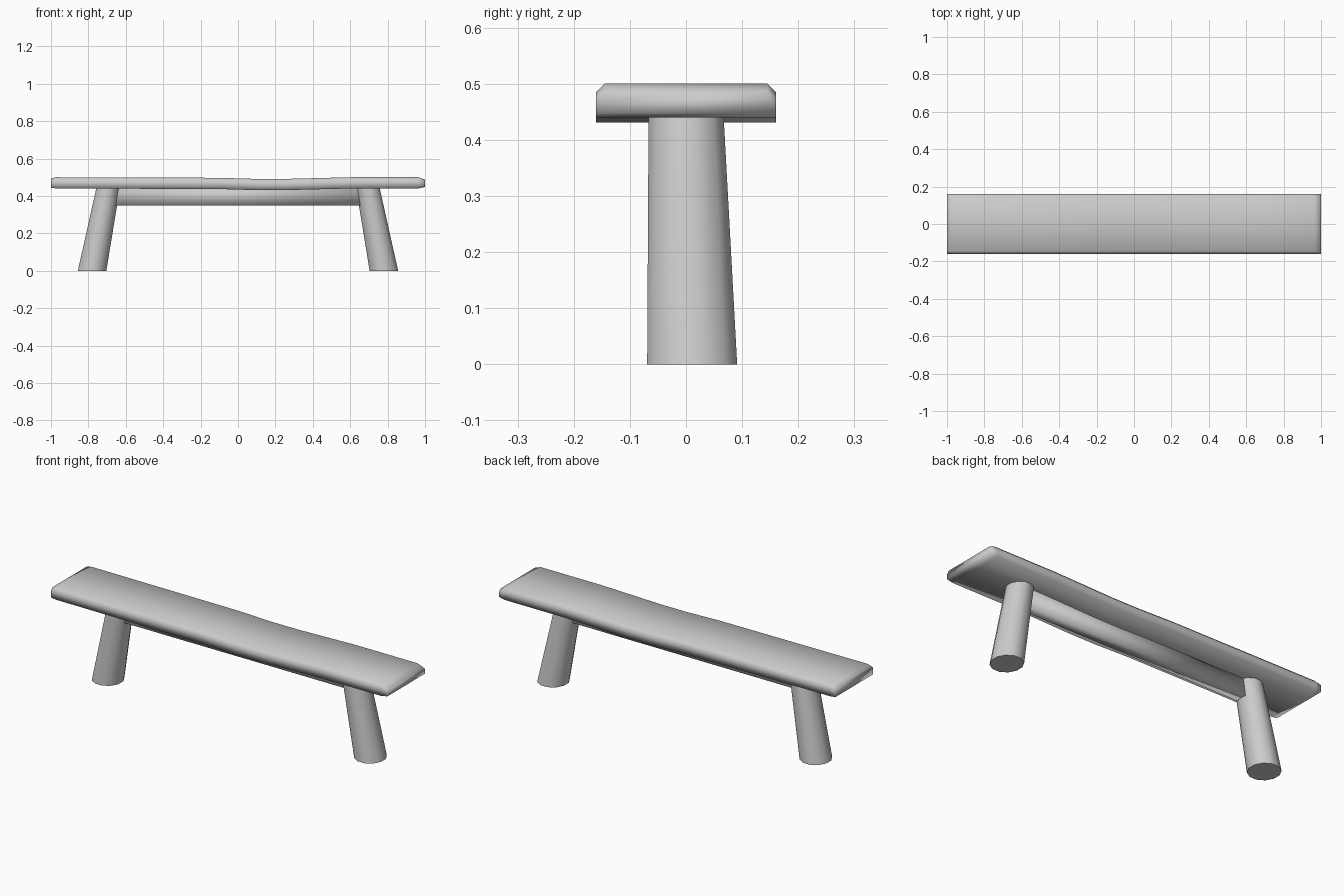
import bpy, bmesh, math
from mathutils import Vector

if "Cube" in bpy.data.objects:
    bpy.data.objects.remove(bpy.data.objects["Cube"])

grey = bpy.data.materials.new("plain_grey")
grey.use_nodes = True
colour = (0.6, 0.6, 0.6, 1)
grey.diffuse_color = colour
grey.node_tree.nodes["Principled BSDF"].inputs["Base Color"].default_value = colour


def loft(name, rings, angle):
    """Skin a list of closed rings, cap both ends and smooth the result."""
    bm = bmesh.new()
    loops = [[bm.verts.new(p) for p in ring] for ring in rings]
    n = len(loops[0])
    for a, b in zip(loops, loops[1:]):
        for i in range(n):
            j = (i + 1) % n
            bm.faces.new((a[i], a[j], b[j], b[i]))
    bm.faces.new(loops[0])
    bm.faces.new(loops[-1])
    bmesh.ops.recalc_face_normals(bm, faces=bm.faces)
    mesh = bpy.data.meshes.new(name)
    bm.to_mesh(mesh)
    bm.free()
    obj = bpy.data.objects.new(name, mesh)
    bpy.context.collection.objects.link(obj)
    mesh.materials.append(grey)
    bpy.ops.object.select_all(action='DESELECT')
    obj.select_set(True)
    bpy.context.view_layer.objects.active = obj
    bpy.ops.object.shade_smooth_by_angle(angle=math.radians(angle))
    return obj


# Seat plank: chamfered top edges, softened ends and a slight sag
def plank_ring(x, sag, trim):
    top, low = 0.5 - sag - trim, 0.44 - sag + trim * 0.6
    half = 0.16
    edge = 0.015
    return [(x, -half, low), (x, half, low), (x, half, top - edge),
            (x, half - edge, top), (x, edge - half, top), (x, -half, top - edge)]


stations = [(-1, 0, 0.006), (-0.97, 0, 0), (-0.1, 0.003, 0), (0.1, 0.009, 0),
            (0.25, 0.009, 0), (0.6, 0, 0), (0.965, 0, 0), (1, 0, 0.013)]
loft("seat_plank", [plank_ring(*s) for s in stations], 100)


# Splayed tapered legs
def leg_ring(x, y, z, rx, ry, sides=12):
    return [(x + rx * math.cos(math.tau * (i + 0.5) / sides),
             y + ry * math.sin(math.tau * (i + 0.5) / sides), z) for i in range(sides)]


for side, name in ((1, "left_leg"), (-1, "right_leg")):
    loft(name, [leg_ring(side * 0.78, 0.011, 0, 0.079, 0.083),
                leg_ring(side * 0.693, 0, 0.45, 0.065, 0.069)], 50)

# Stretcher board under the seat, running between the legs
loft("stretcher", [[(x, -0.03, 0.35), (x, 0.03, 0.35), (x, 0.03, 0.445), (x, -0.03, 0.445)]
                   for x in (-0.67, 0.67)], 100)
